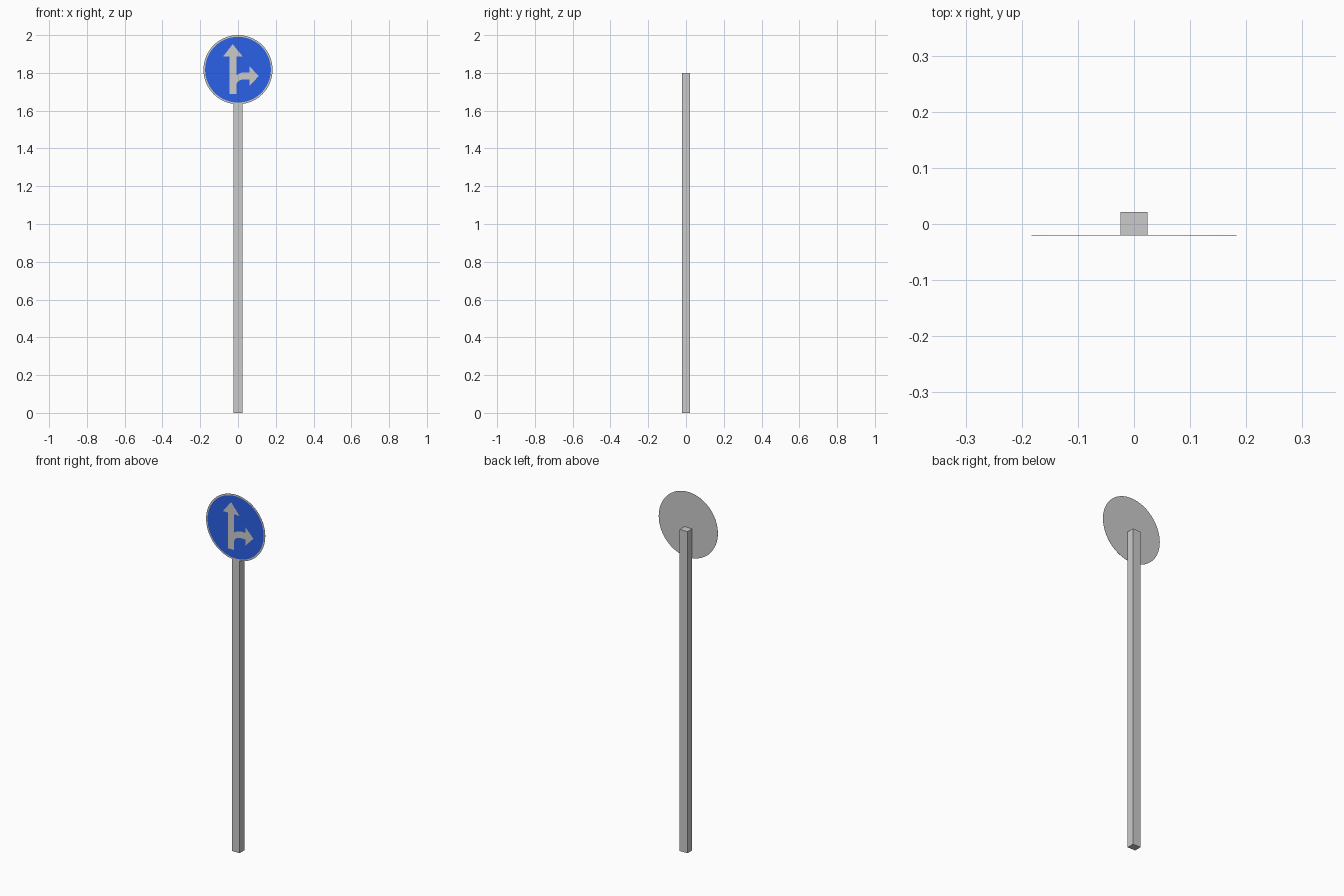
import bpy, bmesh, math
from mathutils import Matrix, Vector

if "Cube" in bpy.data.objects:
    bpy.data.objects.remove(bpy.data.objects["Cube"])

CENTRE_Z = 1.817
RADIUS = 0.183


def finish(name, bm, color=None):
    mesh = bpy.data.meshes.new(name)
    bm.to_mesh(mesh)
    bm.free()
    obj = bpy.data.objects.new(name, mesh)
    bpy.context.collection.objects.link(obj)
    if color:
        mat = bpy.data.materials.new(name + "_paint")
        mat.diffuse_color = color
        mat.use_nodes = True
        mat.node_tree.nodes["Principled BSDF"].inputs["Base Color"].default_value = mat.diffuse_color
        mesh.materials.append(mat)
    return obj


def flat_shape(name, points, y, color=None):
    """Flat face from (x, z) points, turned towards -y."""
    bm = bmesh.new()
    face = bm.faces.new([bm.verts.new((x, y, z)) for x, z in points])
    face.normal_update()
    if face.normal.y > 0:
        face.normal_flip()
    return finish(name, bm, color)


def curve(a, b, c, n=6):
    """Quadratic bend from a to c with control point b."""
    a, b, c = Vector(a), Vector(b), Vector(c)
    return [tuple(a.lerp(b, i / n).lerp(b.lerp(c, i / n), i / n)) for i in range(n + 1)]


# Square post
bm = bmesh.new()
bmesh.ops.create_cube(bm, size=1, matrix=Matrix.Translation((0, 0.0005, 0.9))
                      @ Matrix.Diagonal((0.048, 0.041, 1.8, 1)))
finish("post", bm)

# Thin round sign plate
bm = bmesh.new()
bmesh.ops.create_cone(bm, cap_ends=True, segments=64, radius1=RADIUS, radius2=RADIUS, depth=0.0006,
                      matrix=Matrix.Translation((0, -0.0203, CENTRE_Z)) @ Matrix.Rotation(math.pi / 2, 4, 'X'))
finish("sign_plate", bm)

# Blue field, leaving a grey rim
ring = [2 * math.pi * i / 64 for i in range(64)]
flat_shape("blue_field", [(0.174 * math.cos(a), CENTRE_Z + 0.174 * math.sin(a)) for a in ring],
           -0.0208, (0.023, 0.12, 0.8, 1))

# Straight-ahead arrow with a branch bending right
arrow = [(-0.046, 1.688), (-0.046, 1.888), (-0.078, 1.888), (-0.028, 1.952), (0.024, 1.888), (-0.009, 1.888)]
arrow += curve((-0.009, 1.786), (0.012, 1.803), (0.036, 1.803))
arrow += [(0.062, 1.803), (0.062, 1.834), (0.110, 1.783), (0.062, 1.733), (0.062, 1.766)]
arrow += curve((0.036, 1.766), (-0.001, 1.766), (-0.009, 1.738))
arrow += [(-0.009, 1.688)]
flat_shape("arrow_symbol", arrow, -0.0212)
